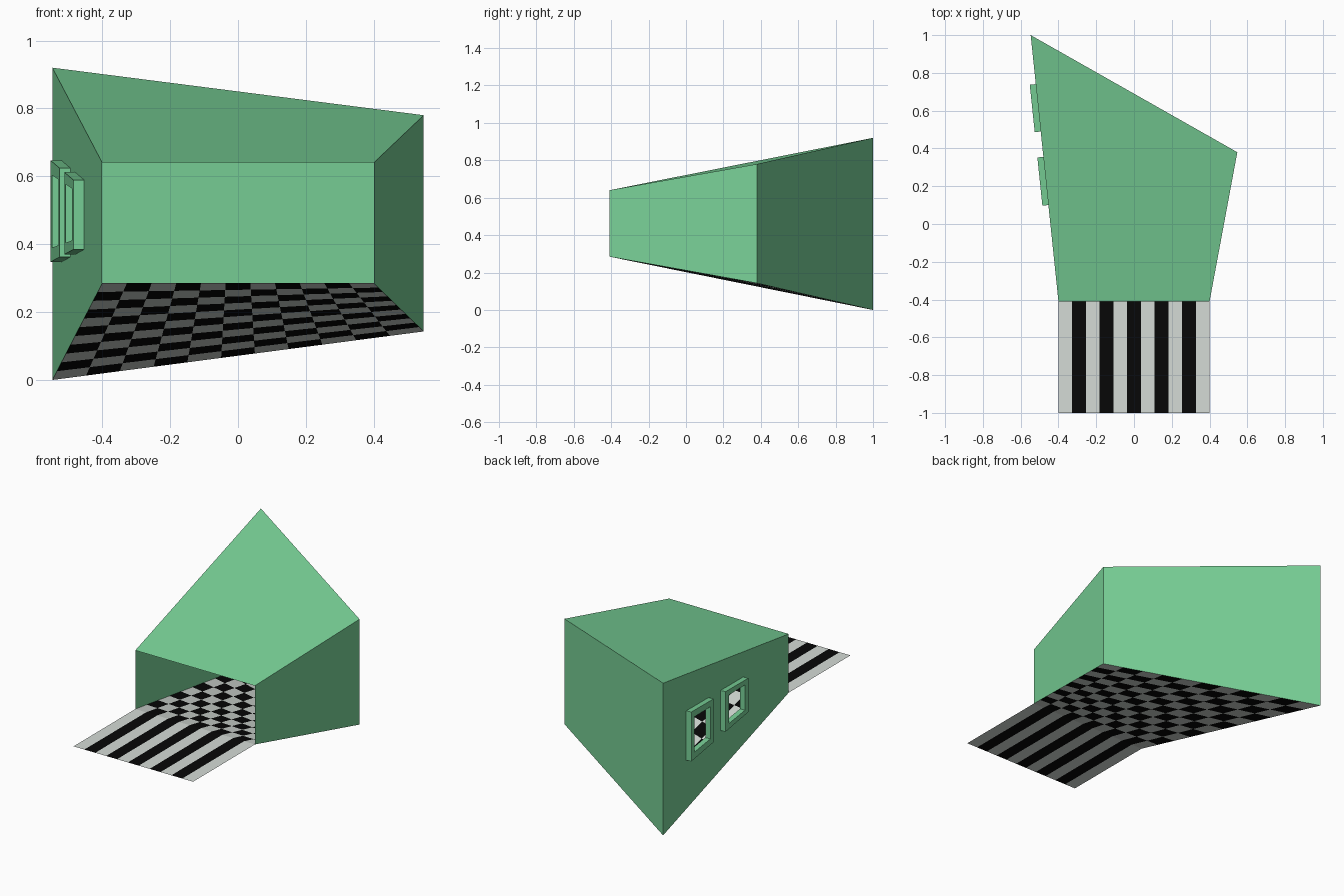
import bpy
from mathutils import Vector

if "Cube" in bpy.data.objects:
    bpy.data.objects.remove(bpy.data.objects["Cube"])


def material(name, rgb):
    m = bpy.data.materials.new(name)
    m.diffuse_color = (*rgb, 1)
    m.use_nodes = True
    m.node_tree.nodes["Principled BSDF"].inputs["Base Color"].default_value = m.diffuse_color
    return m


GREEN = material("green_paint", (0.19, 0.64, 0.31))
WHITE = material("white_tile", (0.66, 0.71, 0.67))
BLACK = material("black_tile", (0.002, 0.002, 0.002))

# Corners of the distorted room: floor and ceiling, per plan corner
PLAN = {
    "fl": (-0.4, -0.41, 0.285, 0.64),
    "fr": (0.4, -0.41, 0.285, 0.64),
    "br": (0.547, 0.38, 0.143, 0.78),
    "bl": (-0.547, 1.0, 0.0, 0.92),
}
LOW = {k: Vector((x, y, a)) for k, (x, y, a, b) in PLAN.items()}
TOP = {k: Vector((x, y, b)) for k, (x, y, a, b) in PLAN.items()}


def blend(quad, u, v):
    """Point on the bilinear patch p00, p10, p11, p01."""
    a, b, c, d = quad
    return a.lerp(b, u).lerp(d.lerp(c, u), v)


def make(name, verts, faces, mats, picks=None):
    me = bpy.data.meshes.new(name)
    me.from_pydata([tuple(v) for v in verts], [], faces)
    for m in mats:
        me.materials.append(m)
    for i, k in enumerate(picks or []):
        me.polygons[i].material_index = k
    ob = bpy.data.objects.new(name, me)
    bpy.context.collection.objects.link(ob)
    return ob


def patch(name, quad, us, vs, mats, pick=lambda i, j: 0):
    """Grid over a quad; pick gives the material, or None for a hole."""
    n = len(us)
    verts = [blend(quad, u, v) for v in vs for u in us]
    faces, picks = [], []
    for j in range(len(vs) - 1):
        for i in range(n - 1):
            k = pick(i, j)
            if k is not None:
                a = j * n + i
                faces.append((a, a + 1, a + n + 1, a + n))
                picks.append(k)
    return make(name, verts, faces, mats, picks)


COLS = ROWS = 11
us = [i / COLS for i in range(COLS + 1)]
vs = [j / ROWS for j in range(ROWS + 1)]

# Chequered sloping floor
floor = [LOW[k] for k in ("fl", "fr", "br", "bl")]
patch("checker_floor", floor, us, vs, [WHITE, BLACK], lambda i, j: (i + j) % 2)

# Flat striped apron in front of the opening
apron = [Vector((-0.4, -1, 0.285)), Vector((0.4, -1, 0.285)), LOW["fr"], LOW["fl"]]
patch("striped_apron", apron, us, [0, 1], [WHITE, BLACK], lambda i, j: i % 2)

# Ceiling, right wall and back wall
patch("ceiling", [TOP[k] for k in ("fl", "fr", "br", "bl")], [0, 1], [0, 1], [GREEN])
for name, a, b in (("right_wall", "fr", "br"), ("back_wall", "br", "bl")):
    patch(name, [LOW[a], LOW[b], TOP[b], TOP[a]], [0, 1], [0, 1], [GREEN])

# Left wall with two window openings
left = [LOW["bl"], LOW["fl"], TOP["fl"], TOP["bl"]]
WINDOWS = [(0.184, 0.362), (0.457, 0.638)]
V0, V1 = 0.362, 0.728
BU, BV = 0.026, 0.05
cuts = [0] + [c for a, b in WINDOWS for c in (a + BU, b - BU)] + [1]
patch("left_wall", left, cuts, [0, V0 + BV, V1 - BV, 1], [GREEN],
      lambda i, j: None if j == 1 and i in (1, 3) else 0)

# Raised window frames on the outside of the left wall
out = (left[1] - left[0]).cross(Vector((0, 0, 1))).normalized() * 0.032


def ring(u0, u1, v0, v1, offset):
    return [blend(left, u, v) + offset
            for u, v in ((u0, v0), (u1, v0), (u1, v1), (u0, v1))]


for n, (a, b) in enumerate(WINDOWS):
    outer, inner = (a, b, V0, V1), (a + BU, b - BU, V0 + BV, V1 - BV)
    zero = Vector()
    verts = (ring(*outer, zero) + ring(*outer, out)
             + ring(*inner, out) + ring(*inner, zero))
    faces = [(r * 4 + k, r * 4 + (k + 1) % 4, (r + 1) * 4 + (k + 1) % 4, (r + 1) * 4 + k)
             for r in range(3) for k in range(4)]
    make(f"window_frame_{n + 1}", verts, faces, [GREEN])
